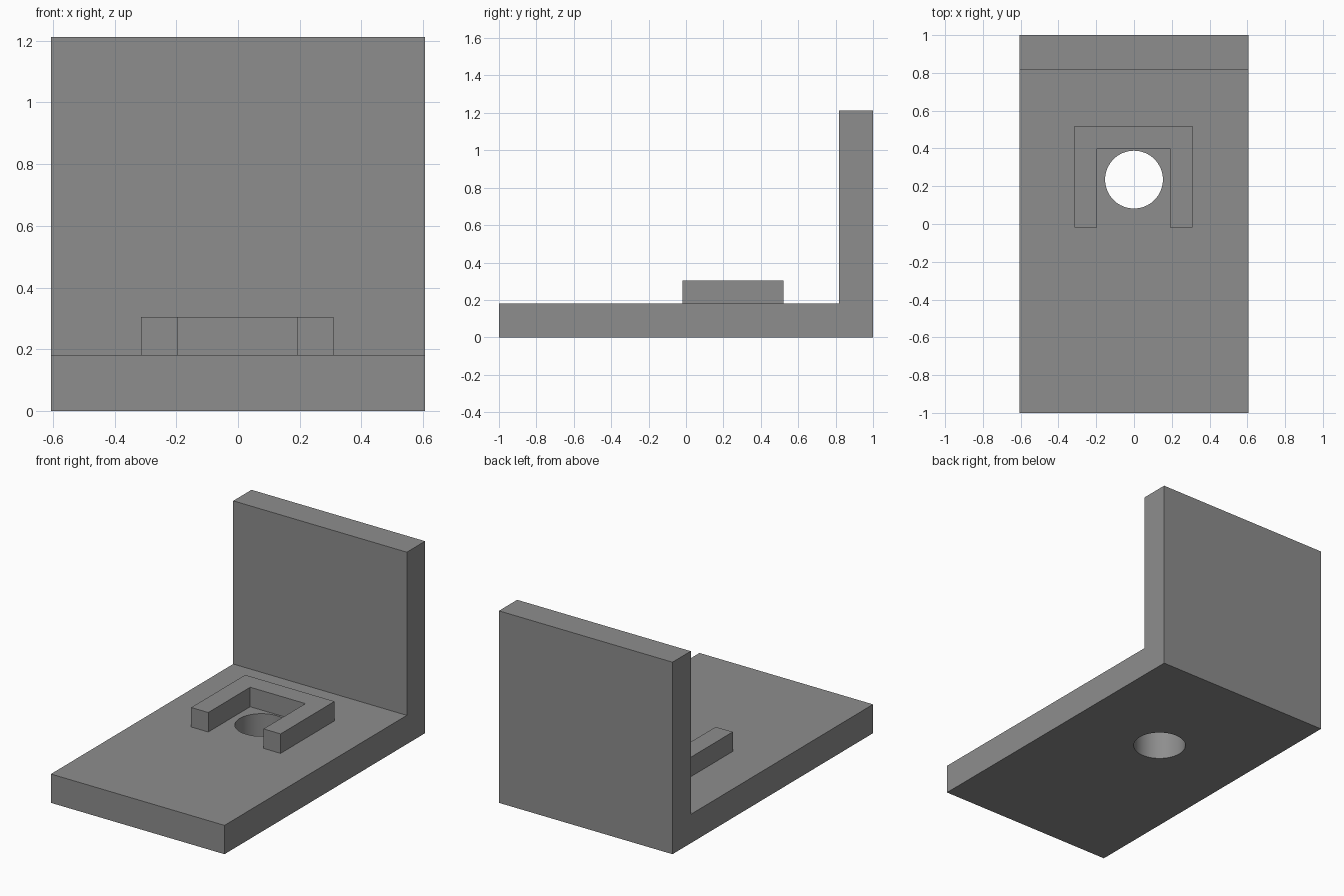
import bpy
import bmesh
import math

if "Cube" in bpy.data.objects:
    bpy.data.objects.remove(bpy.data.objects["Cube"])

grey = bpy.data.materials.new("grey")
grey.diffuse_color = (0.27, 0.27, 0.27, 1)
grey.use_nodes = True
grey.node_tree.nodes["Principled BSDF"].inputs["Base Color"].default_value = grey.diffuse_color


def prism(name, outline, to_3d, depth):
    """Extrude a closed 2D outline along a vector into a solid."""
    bm = bmesh.new()
    face = bm.faces.new([bm.verts.new(to_3d(a, b)) for a, b in outline])
    ext = bmesh.ops.extrude_face_region(bm, geom=[face])
    moved = [v for v in ext["geom"] if isinstance(v, bmesh.types.BMVert)]
    bmesh.ops.translate(bm, verts=moved, vec=depth)
    bmesh.ops.recalc_face_normals(bm, faces=bm.faces)
    mesh = bpy.data.meshes.new(name)
    bm.to_mesh(mesh)
    bm.free()
    mesh.materials.append(grey)
    obj = bpy.data.objects.new(name, mesh)
    bpy.context.collection.objects.link(obj)
    return obj


W, T, H, WALL = 0.606, 0.182, 1.212, 0.818

# L-shaped bracket: base plate and rear wall
profile = [(-1, 0), (1, 0), (1, H), (WALL, H), (WALL, T), (-1, T)]
bracket = prism("bracket", profile, lambda y, z: (-W, y, z), (2 * W, 0, 0))

# Round hole through the base plate
R, HOLE_Y, N = 0.153, 0.235, 64
circle = [(R * math.cos(2 * math.pi * i / N), HOLE_Y + R * math.sin(2 * math.pi * i / N))
          for i in range(N)]
cutter = prism("hole_cutter", circle, lambda x, y: (x, y, -0.1), (0, 0, 0.5))
cutter.hide_render = True
cutter.hide_viewport = True
cutter.display_type = "WIRE"
hole = bracket.modifiers.new("hole", "BOOLEAN")
hole.operation = "DIFFERENCE"
hole.solver = "EXACT"
hole.object = cutter

# Raised U-shaped rib around the hole, open to the front
XO, XI, Y0, YI, YO = 0.312, 0.193, -0.018, 0.40, 0.52
u_shape = [(-XO, Y0), (-XI, Y0), (-XI, YI), (XI, YI), (XI, Y0), (XO, Y0), (XO, YO), (-XO, YO)]
prism("u_rib", u_shape, lambda x, y: (x - 0.002, y, T), (0, 0, 0.305 - T))

# Smooth the hole wall while keeping all edges sharp
bpy.context.view_layer.objects.active = bracket
bracket.select_set(True)
bpy.ops.object.modifier_apply(modifier="hole")
bpy.ops.object.shade_smooth_by_angle(angle=math.radians(30))
